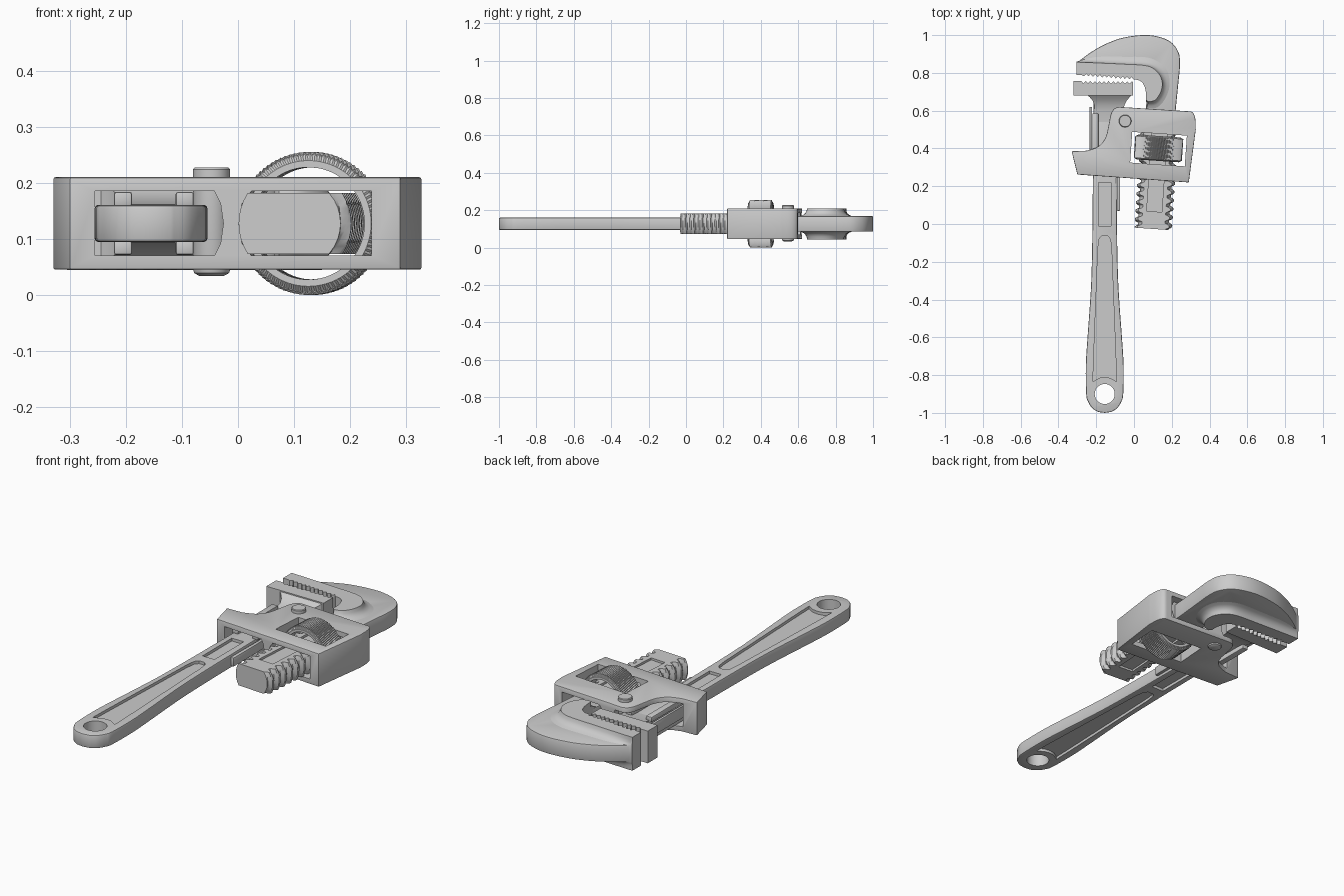
import bpy, bmesh, math
from mathutils import Matrix, Vector

if "Cube" in bpy.data.objects:
    bpy.data.objects.remove(bpy.data.objects["Cube"])

C = 0.1275                                    # mid height of the tool
TILT = Matrix.Translation((0.13, 0.4, C)) @ Matrix.Rotation(math.radians(-3.9), 4, 'Z')


def shade(ob, angle=35):
    bpy.ops.object.select_all(action='DESELECT')
    bpy.context.view_layer.objects.active = ob
    ob.select_set(True)
    bpy.ops.object.shade_smooth_by_angle(angle=math.radians(angle))


def loft(name, rings, bevel=0.0, closed=False, mat=None, angle=35):
    """Skin a list of equal-length rings; cap the ends or join them."""
    n, m = len(rings[0]), len(rings)
    verts = [Vector(p) for r in rings for p in r]
    if mat:
        verts = [mat @ v for v in verts]
    faces = []
    for i in range(m if closed else m - 1):
        a, b = i * n, ((i + 1) % m) * n
        faces += [(a + j, a + (j + 1) % n, b + (j + 1) % n, b + j) for j in range(n)]
    if not closed:
        faces += [tuple(range(n))[::-1], tuple(range((m - 1) * n, m * n))]
    me = bpy.data.meshes.new(name)
    me.from_pydata(verts, [], faces)
    bm = bmesh.new()
    bm.from_mesh(me)
    bmesh.ops.recalc_face_normals(bm, faces=bm.faces)
    bm.to_mesh(me)
    bm.free()
    ob = bpy.data.objects.new(name, me)
    bpy.context.collection.objects.link(ob)
    if bevel:
        bpy.context.view_layer.objects.active = ob
        md = ob.modifiers.new('bevel', 'BEVEL')
        md.width, md.segments, md.limit_method = bevel, 2, 'ANGLE'
        md.angle_limit = math.radians(40)
        bpy.ops.object.modifier_apply(modifier='bevel')
    shade(ob, angle)
    return ob


def plate(name, pts, z0, z1, **kw):
    return loft(name, [[(x, y, z) for x, y in pts] for z in (z0, z1)], **kw)


def box(name, x0, x1, y0, y1, z0, z1, **kw):
    return plate(name, [(x0, y0), (x1, y0), (x1, y1), (x0, y1)], z0, z1, **kw)


def disc(x, y, r, n=40):
    return [(x + r * math.cos(2 * math.pi * i / n), y + r * math.sin(2 * math.pi * i / n)) for i in range(n)]


def spline(pts, n=4):
    """Catmull-Rom curve through the points."""
    p = [Vector(q) for q in [pts[0]] + list(pts) + [pts[-1]]]
    out = []
    for a, b, c, d in zip(p, p[1:], p[2:], p[3:]):
        for k in range(n):
            t = k / n
            out.append(tuple(0.5 * (2 * b + (c - a) * t + (2 * a - 5 * b + 4 * c - d) * t * t
                                    + (3 * b - a - 3 * c + d) * t ** 3)))
    return out + [tuple(pts[-1])]


def zigzag(x0, y0, x1, y1, n, depth):
    return [(x0 + (x1 - x0) * i / (2 * n), y0 + (y1 - y0) * i / (2 * n) + depth * (i % 2))
            for i in range(2 * n + 1)]


def cut(ob, cutters):
    for c in cutters:
        md = ob.modifiers.new('cut', 'BOOLEAN')
        md.operation, md.solver, md.object = 'DIFFERENCE', 'EXACT', c
        bpy.context.view_layer.objects.active = ob
        bpy.ops.object.modifier_apply(modifier='cut')
        bpy.data.objects.remove(c)
    shade(ob)


# Handle with hanging hole and recessed panels on both faces
HX = -0.155
side = spline([(0.035, -0.995), (0.066, -0.975), (0.088, -0.94), (0.098, -0.9), (0.1, -0.75), (0.091, -0.6),
               (0.08, -0.45), (0.071, -0.3), (0.066, -0.1), (0.064, 0.1)]) + [(0.058, 0.66)]
outline = [(HX, -1.0)] + [(HX + x, y) for x, y in side] + [(HX - x, y) for x, y in side[::-1]]
handle = plate('handle', outline, C - 0.033, C + 0.033, bevel=0.006)
half = [(0.03, -0.815), (0.062, -0.835), (0.06, -0.75), (0.036, -0.13), (0.03, -0.08), (0.015, -0.062)]
panel = [(HX, -0.81)] + [(HX + x, y) for x, y in half] + [(HX - x, y) for x, y in half[::-1]]
cuts = [plate('c', disc(HX, -0.9, 0.053), 0, 0.3)]
for s in (-1, 1):
    z0, z1 = C + s * 0.019, C + s * 0.06
    cuts += [plate('c', panel, z0, z1), box('c', HX - 0.033, HX + 0.033, -0.01, 0.22, z0, z1)]
cut(handle, cuts)

# Lower jaw: toothed block on a flaring neck
jaw = [(-0.32, 0.68), (-0.005, 0.68), (-0.005, 0.752)] + \
      zigzag(-0.012, 0.755, -0.28, 0.757, 11, -0.013) + [(-0.32, 0.757)]
plate('lower_jaw', jaw, C - 0.08, C + 0.08)
rings = []
for y, x0, x1, h in [(0.54, -0.205, -0.075, 0.034), (0.6, -0.207, -0.06, 0.038), (0.63, -0.21, -0.05, 0.045),
                     (0.655, -0.22, -0.038, 0.056), (0.672, -0.235, -0.022, 0.068), (0.685, -0.25, -0.01, 0.078)]:
    rings.append([(x0, y, C - h), (x1, y, C - h), (x1, y, C + h), (x0, y, C + h)])
loft('lower_jaw_neck', rings, angle=40)

# Flat springs and their prongs beside the handle
box('left_spring', -0.235, -0.222, 0.3, 0.62, C - 0.03, C + 0.03, bevel=0.003)
box('right_spring', -0.09, -0.073, 0.07, 0.4, C - 0.022, C + 0.022, bevel=0.003)
for i, x in enumerate((-0.205, -0.095)):
    for s in (-1, 1):
        zs = sorted((C + s * 0.03, C + s * 0.056))
        box(f'spring_prong_{i}_{s}', x - 0.016, x + 0.016, 0.27, 0.585, *zs, bevel=0.004)

# Housing frame with two passages and a nut window
body = [(-0.33, 0.385), (-0.3, 0.262), (0.29, 0.22)] + \
       spline([(0.327, 0.5), (0.324, 0.56), (0.309, 0.592), (0.285, 0.597)]) + \
       spline([(-0.08, 0.62), (-0.105, 0.61), (-0.123, 0.58), (-0.135, 0.52), (-0.152, 0.455),
               (-0.19, 0.41), (-0.25, 0.388)])
housing = plate('housing', body, 0.045, 0.21, bevel=0.004)
W = 0.0575
left = [(-0.255, -W), (-0.042, -W), (-0.031, -0.035), (-0.026, 0), (-0.031, 0.035), (-0.042, W), (-0.255, W)]
right = [(0.12, -W), (0.12, W), (-0.095, W), (-0.112, 0.035), (-0.118, 0), (-0.112, -0.035), (-0.095, -W)]
cut(housing, [
    loft('c', [[(x, y, C + z) for x, z in left] for y in (0.1, 0.8)]),
    loft('c', [[(x, y, z) for x, z in right] for y in (-0.4, 0.4)], mat=TILT),
    box('c', -0.145, 0.145, -0.085, 0.078, -0.2, 0.2, mat=TILT)])

# Pivot pin
prof = [(0.022, 0.034), (0.031, 0.039), (0.033, 0.045), (0.033, 0.224), (0.03, 0.227)]
loft('pivot_pin', [[(x, y, z) for x, y in disc(-0.047, 0.545, r)] for r, z in prof])

# Threaded shank: a flattened rod with helical ridges on its round sides
PITCH, STEPS = 0.045, 8
zs = [-0.0545 + 0.109 * i / 8 for i in range(9)]


def ridge(y, x, z):
    t = (y / PITCH + math.atan2(z, x) / (2 * math.pi)) % 1.0
    return 0.082 + 0.018 * min(1, max(0, 3 * abs(2 * t - 1) - 1))


rings = []
for k in range(int(0.605 / PITCH * STEPS)):
    y = -0.427 + k * PITCH / STEPS
    ring = []
    for s, col in ((1, zs), (-1, zs[::-1])):
        for z in col:
            r = ridge(y, s * math.sqrt(0.09 ** 2 - z * z), z)
            ring.append((s * math.sqrt(r * r - z * z), y, z))
    rings.append(ring)
shank = loft('threaded_shank', rings, mat=TILT)
cut(shank, [box('c', -0.04, 0.04, -0.335, 0.12, *sorted((s * 0.044, s * 0.08)), mat=TILT) for s in (-1, 1)])

# Knurled adjusting nut around the shank
N = 180
rings = []
rows = [(-0.066, 0.1, 0), (-0.066, 0.112, 0), (-0.058, 0.123, 1)] + \
       [(-0.058 + 0.029 * i, 0.1255, 1) for i in range(5)] + \
       [(0.058, 0.123, 1), (0.066, 0.112, 0), (0.066, 0.1, 0)]
for y, r, k in rows:
    ring = []
    for i in range(N):
        a = 2 * math.pi * i / N + y * 1.5
        rr = r + k * (0.002 if i % 2 else -0.003)
        ring.append((rr * math.cos(a), y, rr * math.sin(a)))
    rings.append(ring)
loft('knurled_nut', rings, closed=True, angle=20, mat=TILT)

# Hook jaw: thin outer plate
hook = [(-0.3, 0.80), (0.02, 0.80), (0.055, 0.75), (0.07, 0.70), (0.064, 0.62), (0.06, 0.5), (0.213, 0.5)] + \
       spline([(0.222, 0.62), (0.235, 0.75), (0.243, 0.84), (0.235, 0.91), (0.185, 0.97), (0.08, 1.0),
               (-0.05, 0.988), (-0.15, 0.953), (-0.23, 0.908), (-0.305, 0.852)])
plate('hook_plate', hook, C - 0.042, C + 0.042, bevel=0.006)

# Hook jaw: thick toothed inner rim, filleted into the plate
inner = [(-0.305, 0.79), (-0.275, 0.788)] + zigzag(-0.265, 0.783, 0, 0.764, 11, 0.013) + \
        spline([(0.012, 0.764), (0.037, 0.755), (0.055, 0.73), (0.064, 0.69), (0.064, 0.655)])
crest = spline([(0.075, 0.648), (0.11, 0.655), (0.14, 0.695), (0.15, 0.745), (0.135, 0.79), (0.1, 0.825),
                (0.05, 0.84), (-0.05, 0.846), (-0.2, 0.853), (-0.305, 0.857)])
foot = spline([(0.068, 0.61), (0.125, 0.615), (0.172, 0.67), (0.192, 0.745), (0.175, 0.82), (0.125, 0.865),
               (0.06, 0.886), (-0.05, 0.888), (-0.2, 0.886), (-0.305, 0.859)])
levels = [(0.083, 0), (0.068, 0.1), (0.055, 0.3), (0.047, 0.6), (0.041, 1)]
rings = []
for z, t in [(-z, t) for z, t in levels] + levels[::-1]:
    outer = [(a[0] + (b[0] - a[0]) * t, a[1] + (b[1] - a[1]) * t) for a, b in zip(crest, foot)]
    rings.append([(x, y, C + z) for x, y in inner + outer])
loft('hook_jaw', rings)
